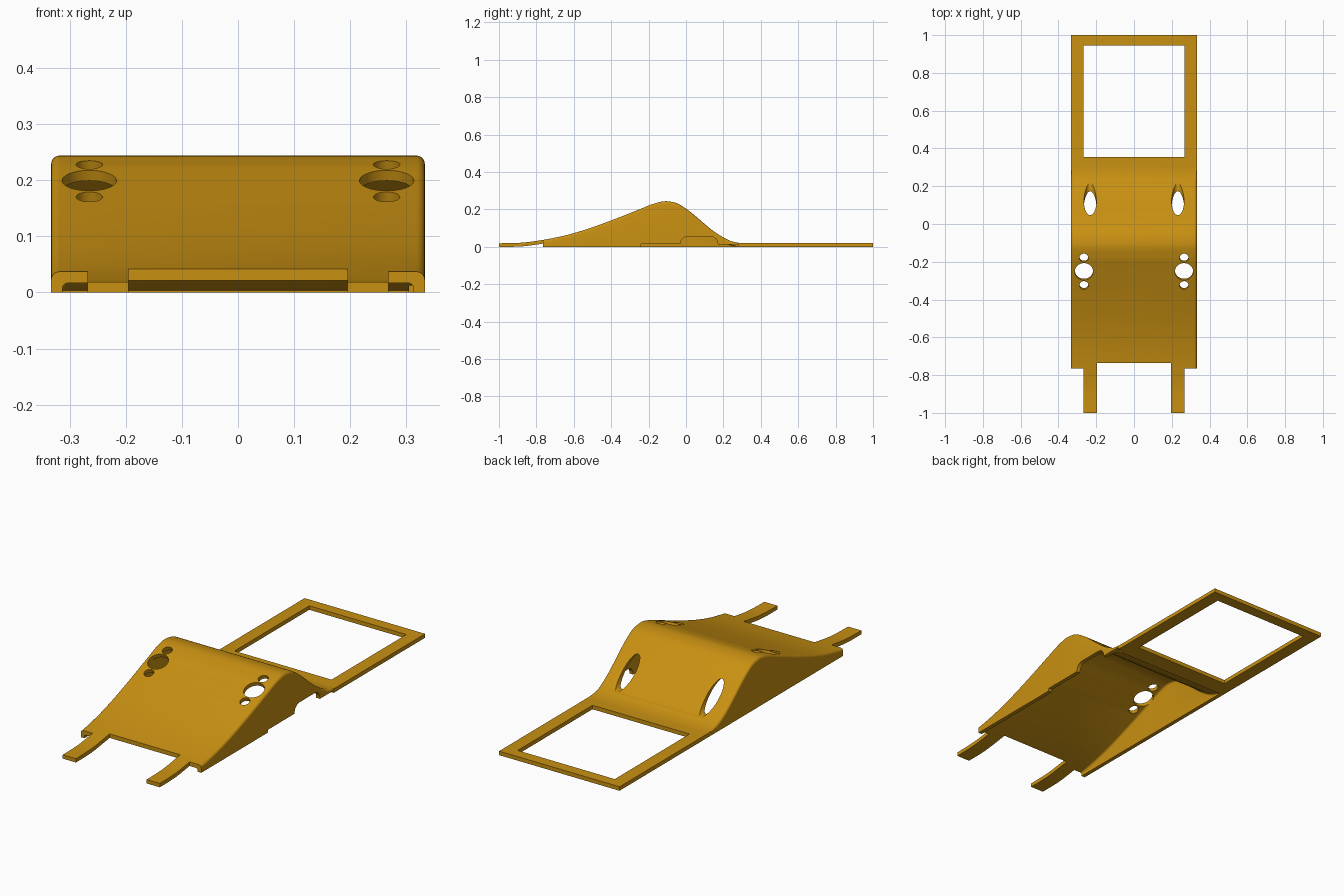
import bpy, bmesh, math
from mathutils import Matrix, Vector

if "Cube" in bpy.data.objects:
    bpy.data.objects.remove(bpy.data.objects["Cube"])

gold = bpy.data.materials.new("golden_orange")
gold.diffuse_color = (0.58, 0.28, 0.006, 1)
gold.use_nodes = True
gold.node_tree.nodes["Principled BSDF"].inputs["Base Color"].default_value = gold.diffuse_color

W, T = 0.333, 0.02          # half width, sheet thickness
KEYS = [(-1, .019), (-.9, .021), (-.765, .037), (-.65, .06), (-.55, .088), (-.4, .141),
        (-.25, .2), (-.17, .231), (-.11, .244), (-.06, .237), (0, .204), (.05, .165),
        (.1, .122), (.15, .082), (.2, .05), (.25, .028), (.3, .02), (1, .02)]


def height(y):
    """Smooth ridge height at y (monotone cubic through the key points)."""
    def slope(i):
        if i in (0, len(KEYS) - 1):
            return 0
        (a, b), (c, d), (e, f) = KEYS[i - 1:i + 2]
        s, t = (d - b) / (c - a), (f - d) / (e - c)
        return 0 if s * t <= 0 else 2 * s * t / (s + t)
    i = max(k for k in range(len(KEYS) - 1) if KEYS[k][0] <= y or k == 0)
    (y0, z0), (y1, z1) = KEYS[i], KEYS[i + 1]
    h = y1 - y0
    t = (y - y0) / h
    return (z0 * (2*t**3 - 3*t*t + 1) + z1 * (3*t*t - 2*t**3)
            + h * (slope(i) * (t**3 - 2*t*t + t) + slope(i + 1) * (t**3 - t*t)))


def samples(a, b, step=.015):
    n = max(1, round((b - a) / step))
    return [a + (b - a) * k / n for k in range(n + 1)]


def under(y):
    """Point on the underside of the sheet below the ridge at y."""
    s = (height(min(y + .004, 1)) - height(max(y - .004, -1))) / .008
    n = math.hypot(1, s)
    return y + T * s / n, height(y) - T / n


def make(name, bm):
    bmesh.ops.recalc_face_normals(bm, faces=bm.faces)
    me = bpy.data.meshes.new(name)
    bm.to_mesh(me)
    bm.free()
    me.materials.append(gold)
    ob = bpy.data.objects.new(name, me)
    bpy.context.collection.objects.link(ob)
    return ob


def skin(name, rings):
    """Closed solid through rings of equal point count."""
    bm = bmesh.new()
    vs = [[bm.verts.new(p) for p in r] for r in rings]
    n = len(rings[0])
    for a, b in zip(vs, vs[1:]):
        for i in range(n):
            bm.faces.new((a[i], a[(i + 1) % n], b[(i + 1) % n], b[i]))
    bm.faces.new(vs[0])
    bm.faces.new(vs[-1])
    return make(name, bm)


def arch(y, z, w, base, r):
    """Cross-section with rounded top corners."""
    right = [(w - r + r * math.cos(a), y, z - r + r * math.sin(a))
             for a in [math.pi / 2 * k / 5 for k in range(6)]]
    return [(w, y, base)] + right + [(-x, v, u) for x, v, u in right[::-1]] + [(-w, y, base)]


def prism(name, yz, x0, x1):
    return skin(name, [[(x, y, z) for y, z in yz] for x in (x0, x1)])


def box(name, x0, x1, y0, y1):
    return prism(name, [(y0, -.1), (y1, -.1), (y1, .4), (y0, .4)], x0, x1)


def tube(name, centre, axis, rx, ry, depth):
    bm = bmesh.new()
    bmesh.ops.create_cone(bm, cap_ends=True, segments=40, radius1=1, radius2=1, depth=depth)
    rot = Matrix.Rotation(axis, 4, 'X')
    bm.transform(Matrix.Translation(Vector(centre)) @ rot @ Matrix.Diagonal((rx, ry, 1, 1)))
    return make(name, bm)


# Outer body: long cover with a rounded ridge running into a flat frame
rings = []
for y in samples(-.765, .3) + [1]:
    z = height(y)
    r = .001 + .014 * min(1, max(0, (z - .02) / .015))
    rings.append(arch(y, z, W, 0, r))
body = skin("ridge_cover", rings)

# Hollow below the ridge
inner = [under(y) for y in samples(-.85, .3)]
cuts = [skin("hollow_cutter", [arch(y, z, W - T, -.05, min(.01, z * .6))
                               for y, z in inner if z > .0015])]

# Front notch and rear window
cuts.append(box("notch_cutter", -.195, .195, -.9, -.735))
cuts.append(box("window_cutter", -.268, .268, .355, .945))

# Low relief and raised slot in the right wall only
slot = [(-.24, -.05), (-.24, .014), (-.03, .014)]
slot += [(.01 - .04 * math.cos(a), .016 + .04 * math.sin(a)) for a in
         [math.pi / 2 * k / 6 for k in range(7)]]
slot += [(.13 + .04 * math.sin(a), .016 + .04 * math.cos(a)) for a in
         [math.pi / 2 * k / 6 for k in range(7)]]
slot += [(.17, .012), (.28, .012), (.28, -.05)]
cuts.append(prism("wall_slot_cutter", slot, .305, .36))

# Round holes square to the front slope, oval holes bored level through the rear slope
tilt = math.atan(.395)
for s in (-1, 1):
    for d, r in ((0, .0485), (.078, .0235), (-.078, .0235)):
        c = (s * .265, -.252 + d * math.cos(tilt), .199 + d * math.sin(tilt))
        cuts.append(tube("round_hole_cutter", c, tilt, r, r, .1))
    cuts.append(tube("oval_hole_cutter", (s * .232, .13, .105), math.pi / 2, .033, .063, .3))

for c in cuts:
    m = body.modifiers.new(c.name, 'BOOLEAN')
    m.operation, m.solver, m.object = 'DIFFERENCE', 'EXACT', c
bpy.context.view_layer.update()
mesh = bpy.data.meshes.new_from_object(body.evaluated_get(bpy.context.evaluated_depsgraph_get()))
body.modifiers.clear()
body.data = mesh
for c in cuts:
    bpy.data.objects.remove(c)

# Front tabs continuing the curved sheet
tabs = []
ys = samples(-1, -.765)
for side, x0, x1 in (("left", -.268, -.195), ("right", .195, .268)):
    yz = [(y, height(y)) for y in ys] + [(y, max(0, height(y) - T)) for y in ys[::-1]]
    tabs.append(prism(side + "_front_tab", yz, x0, x1))

# Smooth curves, crisp edges
for ob in [body] + tabs:
    ob.select_set(True)
bpy.context.view_layer.objects.active = body
bpy.ops.object.shade_smooth_by_angle(angle=math.radians(30))
